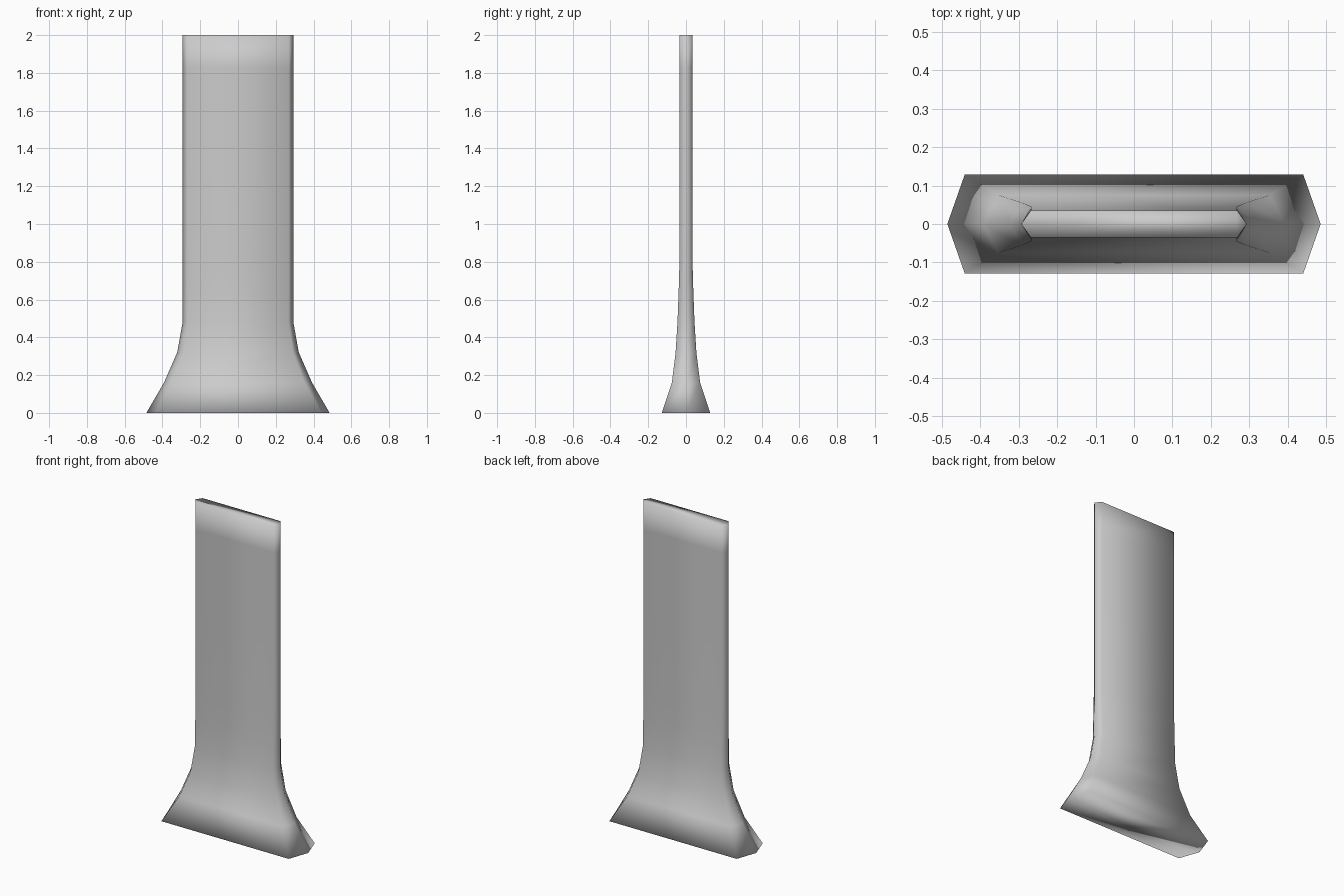
import bpy, bmesh

if "Cube" in bpy.data.objects:
    bpy.data.objects.remove(bpy.data.objects["Cube"])

# ring profile: height, tip half-width (x), half-depth (y), tip length
PROFILE = [
    (0.00, 0.485, 0.128, 0.045),
    (0.16, 0.392, 0.075, 0.040),
    (0.32, 0.322, 0.055, 0.032),
    (0.48, 0.293, 0.045, 0.026),
    (0.64, 0.293, 0.039, 0.025),
    (0.78, 0.293, 0.035, 0.025),
    (1.30, 0.293, 0.035, 0.025),
    (1.83, 0.293, 0.035, 0.025),
    (2.00, 0.293, 0.035, 0.025),
]


def hexagon(bm, z, tip, depth, cut):
    c = tip - cut
    pts = [(-c, -depth), (c, -depth), (tip, 0), (c, depth), (-c, depth), (-tip, 0)]
    return [bm.verts.new((x, y, z)) for x, y in pts]


# flared pillar: stacked hexagonal rings, skinned and capped
bm = bmesh.new()
rings = [hexagon(bm, *p) for p in PROFILE]
for low, high in zip(rings, rings[1:]):
    for i in range(6):
        j = (i + 1) % 6
        bm.faces.new((low[i], low[j], high[j], high[i]))
bm.faces.new(rings[0][::-1])
bm.faces.new(rings[-1])
for f in bm.faces:
    f.smooth = True

mesh = bpy.data.meshes.new("flared_pillar")
bm.to_mesh(mesh)
bm.free()
pillar = bpy.data.objects.new("flared_pillar", mesh)
bpy.context.collection.objects.link(pillar)
